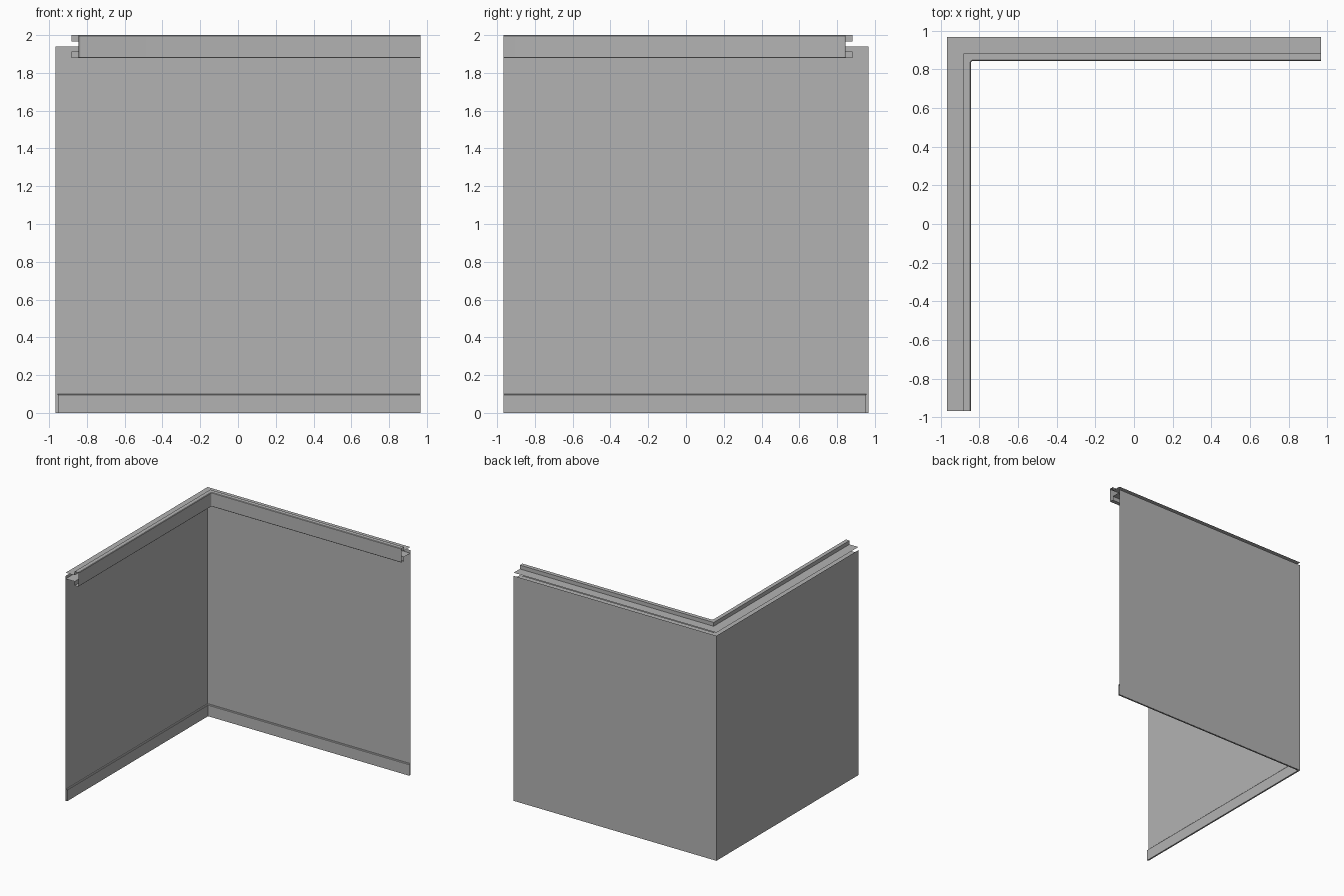
import bpy, bmesh, math

cube = bpy.data.objects.get("Cube")
if cube:
    bpy.data.objects.remove(cube, do_unlink=True)

END = 0.967      # half length of each wall run

grey = bpy.data.materials.new("plain_grey")
grey.use_nodes = True
grey.diffuse_color = (0.45, 0.45, 0.45, 1)
grey.node_tree.nodes["Principled BSDF"].inputs["Base Color"].default_value = (0.45, 0.45, 0.45, 1)


def corner_path(d, r, steps=4):
    """L-shaped path at distance d from the centre, with corner radius r."""
    path = [(-d, -END)]
    for i in range(steps + 1):
        a = math.pi - math.pi / 2 * i / steps
        path.append((-d + r + r * math.cos(a), d - r + r * math.sin(a)))
    path.append((END, d))
    return path


def sweep(name, profile):
    """Sweep a profile of (distance, height, corner radius) round the corner."""
    bm = bmesh.new()
    rows = [[bm.verts.new((x, y, z)) for x, y in corner_path(d, r)]
            for d, z, r in profile]
    for a, b in zip(rows, rows[1:]):
        for i in range(len(a) - 1):
            bm.faces.new((a[i], a[i + 1], b[i + 1], b[i]))
    bmesh.ops.remove_doubles(bm, verts=bm.verts, dist=1e-5)
    bmesh.ops.recalc_face_normals(bm, faces=bm.faces)
    mesh = bpy.data.meshes.new(name)
    bm.to_mesh(mesh)
    bm.free()
    obj = bpy.data.objects.new(name, mesh)
    bpy.context.collection.objects.link(obj)
    mesh.materials.append(grey)
    bpy.ops.object.select_all(action='DESELECT')
    obj.select_set(True)
    bpy.context.view_layer.objects.active = obj
    bpy.ops.object.shade_smooth_by_angle(angle=math.radians(30))
    return obj


# Two thin wall panels meeting at a corner
sweep("corner_wall", [(END, 0, 0), (END, 1.94, 0)])

# Skirting board with a small chamfer along its top
sweep("skirting_board", [(0.9665, 0.1, 0), (0.957, 0.1, 0), (0.953, 0.095, 0),
                         (0.953, 0, 0), (0.9665, 0, 0)])

# Cornice: folded channel with flanges reaching back towards the wall
R = 0.012
sweep("cornice", [(END, 1.967, 0), (0.882, 1.967, 0), (0.882, 2.0, 0),
                  (0.848, 2.0, R), (0.844, 1.996, R),
                  (0.844, 1.882, R), (0.848, 1.878, R),
                  (0.882, 1.878, 0), (0.882, 1.914, 0), (0.9665, 1.914, 0)])
